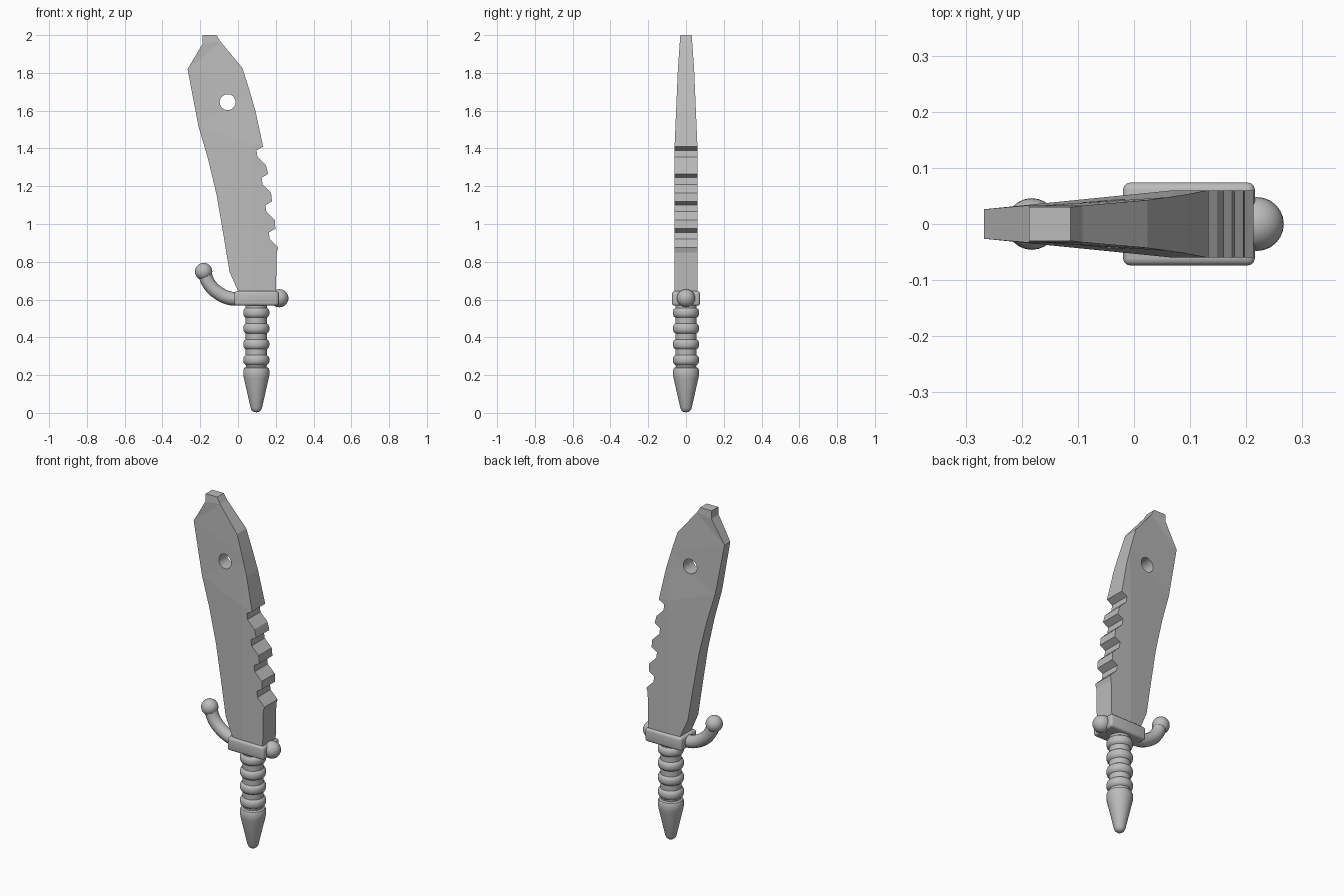
import bpy, bmesh, math
from mathutils import Vector

if "Cube" in bpy.data.objects:
    bpy.data.objects.remove(bpy.data.objects["Cube"], do_unlink=True)

GREY = (0.5, 0.5, 0.5, 1)
steel = bpy.data.materials.new("grey")
steel.use_nodes = True
steel.diffuse_color = GREY
steel.node_tree.nodes["Principled BSDF"].inputs["Base Color"].default_value = GREY


def finish(name, bm, smooth=True):
    bmesh.ops.recalc_face_normals(bm, faces=bm.faces)
    mesh = bpy.data.meshes.new(name)
    bm.to_mesh(mesh)
    bm.free()
    obj = bpy.data.objects.new(name, mesh)
    bpy.context.collection.objects.link(obj)
    mesh.materials.append(steel)
    bpy.ops.object.select_all(action='DESELECT')
    obj.select_set(True)
    bpy.context.view_layer.objects.active = obj
    if smooth:
        bpy.ops.object.shade_smooth_by_angle(angle=math.radians(35))
    return obj


def ball(name, x, z, radius):
    bm = bmesh.new()
    bmesh.ops.create_uvsphere(bm, u_segments=24, v_segments=14, radius=radius)
    bmesh.ops.translate(bm, verts=bm.verts, vec=(x, 0, z))
    return finish(name, bm)


# Blade outline: cutting edge, clipped tip, spine, then saw notches
outline = [(0, .6), (0, .645), (-.045, .747), (-.077, .942), (-.113, 1.153), (-.16, 1.35),
           (-.21, 1.52), (-.267, 1.82), (-.187, 1.955), (-.187, 2), (-.113, 2),
           (-.092, 1.965), (.024, 1.825), (.06, 1.71), (.092, 1.6)]
for k, tip in enumerate((.133, .16, .18, .198)):
    z = 1.41 - .145 * k
    outline += [(tip, z), (tip - .035, z - .02), (tip - .03, z - .055), (tip + .015, z - .1)]
outline += [(.205, .85), (.2, .6)]


def half_thickness(x, z):
    # Wedge toward the cutting edge and taper toward the tip
    taper = .06 - .0425 * (z - 1.42) if z < 1.82 else .043 - .072 * (z - 1.82)
    return min(.06, .053 + .1 * x, taper)


bm = bmesh.new()
front = bm.faces.new([bm.verts.new((x, -1, z)) for x, z in outline])
back = bmesh.ops.extrude_face_region(bm, geom=[front])["geom"]
bmesh.ops.translate(bm, vec=(0, 2, 0), verts=[v for v in back if isinstance(v, bmesh.types.BMVert)])
for axis, value in (("x", .07), ("z", 1.42), ("z", 1.82), ("z", 1.1)):
    normal = Vector((axis == "x", 0, axis == "z"))
    bmesh.ops.bisect_plane(bm, geom=bm.verts[:] + bm.edges[:] + bm.faces[:],
                           plane_co=normal * value, plane_no=normal)
for v in bm.verts:
    v.co.y = math.copysign(half_thickness(v.co.x, v.co.z), v.co.y)
bmesh.ops.triangulate(bm, faces=bm.faces)
blade = finish("blade", bm, smooth=False)

# Round hole near the tip
bpy.ops.mesh.primitive_cylinder_add(vertices=24, radius=.042, depth=.4,
                                    location=(-.055, 0, 1.645), rotation=(math.pi / 2, 0, 0))
cutter = bpy.context.object
cutter.name = "hole_cutter"
cutter.data.materials.append(steel)
cutter.hide_render = True
hole = blade.modifiers.new("hole", 'BOOLEAN')
hole.operation = 'DIFFERENCE'
hole.object = cutter
bpy.context.view_layer.objects.active = blade
bpy.ops.object.modifier_apply(modifier="hole")
bpy.data.objects.remove(cutter, do_unlink=True)

# Guard block with rounded edges
bm = bmesh.new()
bmesh.ops.create_cube(bm, size=1)
bmesh.ops.scale(bm, vec=(.235, .148, .076), verts=bm.verts)
bmesh.ops.translate(bm, vec=(.098, 0, .606), verts=bm.verts)
bmesh.ops.bevel(bm, geom=bm.edges[:], offset=.013, segments=3, profile=.5, affect='EDGES')
finish("guard", bm)

# Curved guard arm, swept as a tube
path = [(.02, .604), (-.04, .606), (-.1, .632), (-.151, .68), (-.182, .752)]
curve = bpy.data.curves.new("arm_path", 'CURVE')
curve.dimensions = '3D'
curve.bevel_depth = .036
curve.bevel_resolution = 4
curve.use_fill_caps = True
spline = curve.splines.new('BEZIER')
spline.bezier_points.add(len(path) - 1)
for p, (x, z) in zip(spline.bezier_points, path):
    p.co = (x, 0, z)
    p.handle_left_type = p.handle_right_type = 'AUTO'
arm_curve = bpy.data.objects.new("arm_path", curve)
bpy.context.collection.objects.link(arm_curve)
bm = bmesh.new()
bm.from_mesh(arm_curve.to_mesh())
bpy.data.objects.remove(arm_curve, do_unlink=True)
finish("guard_arm", bm)
ball("arm_ball", -.182, .748, .046)
ball("guard_ball", .219, .607, .048)

# Handle: ringed grip above a tapered pommel, turned about its axis
profile = [(0, .003), (.014, .005), (.024, .013), (.03, .026), (.066, .185), (.069, .2),
           (.069, .226), (.064, .238), (.054, .243)]
for z in (.28, .363, .447, .53):
    profile += [(.056, z - .026), (.065, z - .019), (.069, z - .008),
                (.069, z + .008), (.065, z + .019), (.056, z + .026)]
profile += [(.056, .59), (0, .59)]
bm = bmesh.new()
points = [bm.verts.new((r, 0, z)) for r, z in profile]
edges = [bm.edges.new(pair) for pair in zip(points, points[1:])]
bmesh.ops.spin(bm, geom=points + edges, cent=(0, 0, 0), axis=(0, 0, 1),
               angle=math.tau, steps=32, use_duplicate=False)
bmesh.ops.remove_doubles(bm, verts=bm.verts, dist=.0005)
bmesh.ops.translate(bm, vec=(.097, 0, 0), verts=bm.verts)
finish("handle", bm)
